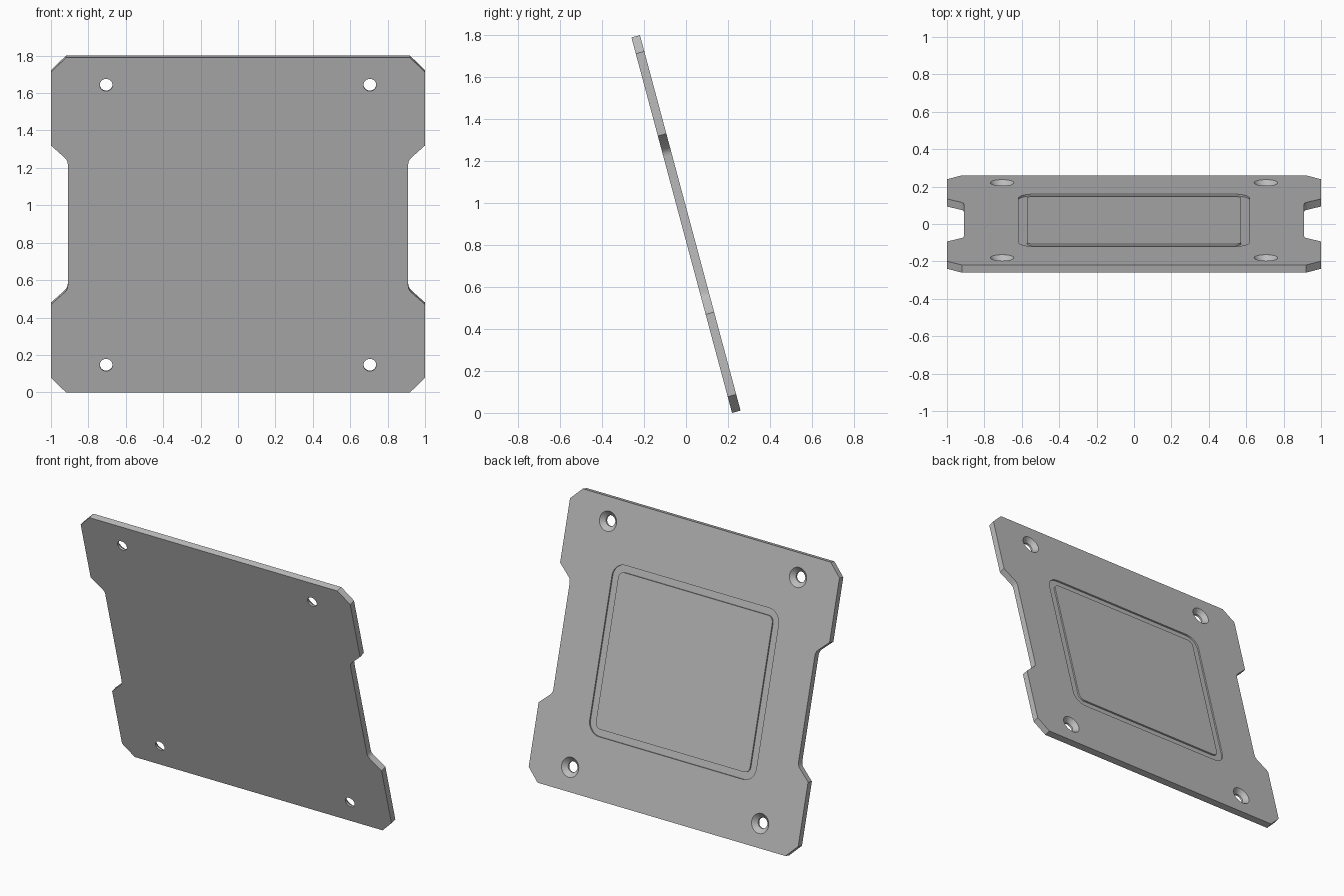
import bpy
import bmesh
from math import sin, cos, pi, radians
from mathutils import Matrix

if "Cube" in bpy.data.objects:
    bpy.data.objects.remove(bpy.data.objects["Cube"])

TILT = radians(15)
HALF_H, HALF_T = 0.926, 0.021

grey = bpy.data.materials.new("plain grey")
grey.use_nodes = True
grey.diffuse_color = (0.5, 0.5, 0.5, 1)
grey.node_tree.nodes["Principled BSDF"].inputs["Base Color"].default_value = (0.5, 0.5, 0.5, 1)


def loft(name, sections, cyclic=False):
    """Skin a list of (outline, height) sections; cap the ends unless cyclic."""
    bm = bmesh.new()
    rings = [[bm.verts.new((x, y, z)) for x, y in outline] for outline, z in sections]
    pairs = list(zip(rings, rings[1:]))
    if cyclic:
        pairs.append((rings[-1], rings[0]))
    else:
        bm.faces.new(rings[0])
        bm.faces.new(rings[-1])
    n = len(rings[0])
    for a, b in pairs:
        for i in range(n):
            j = (i + 1) % n
            bm.faces.new((a[i], a[j], b[j], b[i]))
    bmesh.ops.recalc_face_normals(bm, faces=bm.faces[:])
    mesh = bpy.data.meshes.new(name)
    bm.to_mesh(mesh)
    bm.free()
    mesh.materials.append(grey)
    obj = bpy.data.objects.new(name, mesh)
    bpy.context.collection.objects.link(obj)
    return obj


def circle(r, cx=0, cy=0, n=32):
    return [(cx + r * cos(2 * pi * i / n), cy + r * sin(2 * pi * i / n)) for i in range(n)]


def rounded_rect(w, h, r, steps=8):
    pts = []
    for k, (sx, sy) in enumerate([(1, 1), (-1, 1), (-1, -1), (1, -1)]):
        for i in range(steps + 1):
            a = (k + i / steps) * pi / 2
            pts.append((sx * (w - r) + r * cos(a), sy * (h - r) + r * sin(a)))
    return pts


# Plate outline: chamfered corners and a filleted notch in each side
quarter = [(0.91, 0.335), (0.912, 0.35), (0.918, 0.363), (0.927, 0.373),
           (1, 0.44), (1, HALF_H - 0.08), (0.92, HALF_H)]
upper = quarter + [(-x, y) for x, y in reversed(quarter)]
outline = upper + [(-x, -y) for x, y in upper]
plate = loft("tilted_plate", [(outline, -HALF_T), (outline, HALF_T)])

# Countersunk screw holes, opening on the back
cutters = []
for sx in (-1, 1):
    for sy in (-1, 1):
        sections = [(circle(r, sx * 0.705, sy * 0.775), z) for r, z in
                    [(0.034, -0.05), (0.034, HALF_T - 0.029), (0.073, HALF_T + 0.01)]]
        cutters.append(loft("screw_hole_cutter", sections))

# Shallow rounded groove on the back
outer = rounded_rect(0.618, 0.54, 0.085)
inner = rounded_rect(0.572, 0.494, 0.039)
cutters.append(loft("groove_cutter", [(outer, HALF_T + 0.02), (outer, HALF_T - 0.01),
                                      (inner, HALF_T - 0.01), (inner, HALF_T + 0.02)], cyclic=True))

for cutter in cutters:
    cutter.hide_render = True
    mod = plate.modifiers.new("cut", "BOOLEAN")
    mod.operation = "DIFFERENCE"
    mod.solver = "EXACT"
    mod.object = cutter

# Apply the cuts and drop the cutters
bpy.ops.object.select_all(action="DESELECT")
plate.select_set(True)
bpy.context.view_layer.objects.active = plate
for mod in list(plate.modifiers):
    bpy.ops.object.modifier_apply(modifier=mod.name)
for cutter in cutters:
    bpy.data.objects.remove(cutter)
bpy.ops.object.shade_smooth_by_angle(angle=radians(30))

# Lean the top forward, with the grooved face looking back and up
s, c = sin(TILT), cos(TILT)
lift = HALF_H * c + HALF_T * s
plate.matrix_world = Matrix(((-1, 0, 0, 0), (0, -s, c, 0), (0, c, s, lift), (0, 0, 0, 1)))
